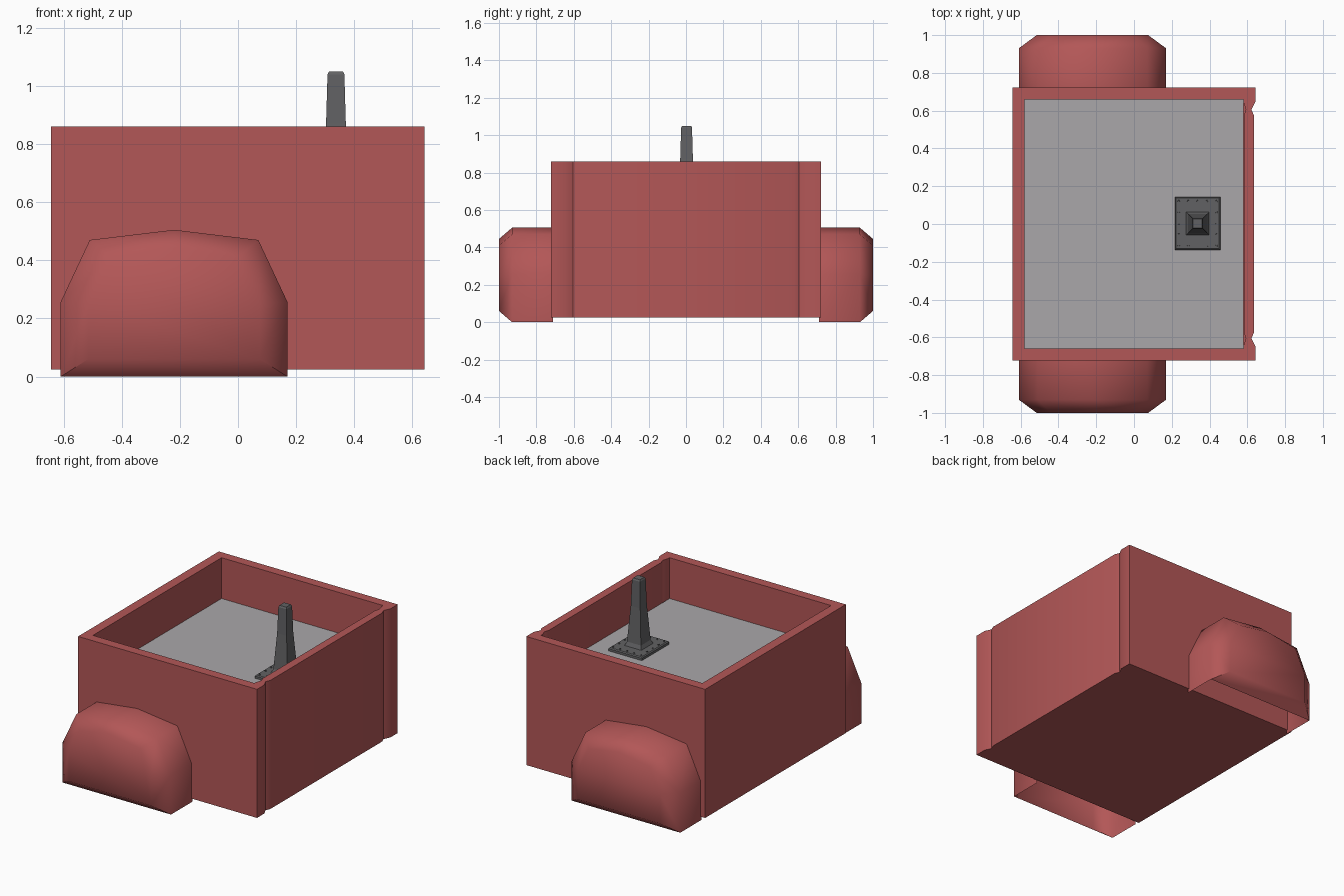
import bpy, bmesh, math

if "Cube" in bpy.data.objects:
    bpy.data.objects.remove(bpy.data.objects["Cube"])


def mat(name, col):
    m = bpy.data.materials.new(name)
    m.diffuse_color = (*col, 1)
    m.use_nodes = True
    m.node_tree.nodes["Principled BSDF"].inputs["Base Color"].default_value = m.diffuse_color
    return m


RED = mat("faded red paint", (0.45, 0.095, 0.095))
FLOOR = mat("light grey metal", (0.40, 0.39, 0.40))
DARK = mat("dark grey metal", (0.12, 0.12, 0.125))


def loft(name, rings, material, closed=True, cap_start=True, cap_end=True, smooth=None):
    """Skin a series of equal-length point rings."""
    bm = bmesh.new()
    rows = [[bm.verts.new(p) for p in r] for r in rings]
    n = len(rows[0])
    for a, b in zip(rows, rows[1:]):
        for i in range(n if closed else n - 1):
            j = (i + 1) % n
            bm.faces.new((a[i], a[j], b[j], b[i]))
    if cap_start:
        bm.faces.new(rows[0])
    if cap_end:
        bm.faces.new(rows[-1])
    bmesh.ops.recalc_face_normals(bm, faces=bm.faces)
    me = bpy.data.meshes.new(name)
    bm.to_mesh(me)
    bm.free()
    me.materials.append(material)
    ob = bpy.data.objects.new(name, me)
    bpy.context.collection.objects.link(ob)
    if smooth:
        bpy.ops.object.select_all(action='DESELECT')
        ob.select_set(True)
        bpy.context.view_layer.objects.active = ob
        bpy.ops.object.shade_smooth_by_angle(angle=math.radians(smooth))
    return ob


def rect(cx, cy, hx, hy, z):
    return [(cx - hx, cy - hy, z), (cx + hx, cy - hy, z),
            (cx + hx, cy + hy, z), (cx - hx, cy + hy, z)]


# Open cargo bed; the plan outline has a shallow groove at each tailgate edge
def plan(x0, hy, gate, z):
    right = [(gate[0], hy), (gate[0], 0.645), (gate[1], 0.605), (gate[2], 0.575)]
    pts = [(x, -y) for x, y in right] + [(x, y) for x, y in reversed(right)]
    pts += [(x0, hy), (x0, -hy)]
    return [(x, y, z) for x, y in pts]


outer = (-0.643, 0.722, (0.642, 0.622, 0.635))
inner = (-0.58, 0.66, (0.58, 0.592, 0.582))
loft("cargo_bed", [plan(*outer, 0.025), plan(*outer, 0.86),
                   plan(*inner, 0.86), plan(*inner, 0.585)], RED, smooth=30)

# Bed floor plate
loft("bed_floor", [rect(0, 0, 0.58, 0.66, 0.588), rect(0, 0, 0.58, 0.66, 0.595)], FLOOR)

# Wheel arches: open shells with a bevelled outer face, one on each side
CX = -0.22
ARCH = [(-0.39, 0), (-0.39, 0.257), (-0.29, 0.47), (0, 0.505),
        (0.29, 0.47), (0.39, 0.257), (0.39, 0)]
FACE = [(-0.295, 0.06), (-0.295, 0.25), (-0.22, 0.41), (0, 0.445),
        (0.22, 0.41), (0.295, 0.25), (0.295, 0.06)]
for side, s in (("front", -1), ("back", 1)):
    ring = lambda pts, y: [(CX + x, s * y, z) for x, z in pts]
    # the closing strip gives the lower bevel; the underside stays open
    ob = loft(side + "_wheel_arch",
              [ring(ARCH, 0.93), ring(FACE, 1.0)], RED, cap_start=False, smooth=50)
    bm = bmesh.new()
    bm.from_mesh(ob.data)
    low = {tuple(round(c, 3) for c in v.co): v for v in bm.verts}
    edge = [low[tuple(round(c, 3) for c in p)] for p in ring(ARCH, 0.93)]
    back = [bm.verts.new(p) for p in ring(ARCH, 0.712)]
    for i in range(len(edge) - 1):
        bm.faces.new((edge[i], edge[i + 1], back[i + 1], back[i]))
    bmesh.ops.recalc_face_normals(bm, faces=bm.faces)
    # make the open shell face outwards
    top = max(bm.faces, key=lambda f: f.calc_center_median().z)
    if top.normal.z < 0:
        bmesh.ops.reverse_faces(bm, faces=bm.faces)
    for f in bm.faces:
        f.smooth = True
    bm.to_mesh(ob.data)
    bm.free()

# Hitch base plate
PX, PY = 0.337, 0.003
loft("post_base_plate", [rect(PX, PY, 0.12, 0.14, 0.594),
                         rect(PX, PY, 0.12, 0.14, 0.61),
                         rect(PX, PY, 0.114, 0.134, 0.616)], DARK)

# Tapered post
loft("post", [rect(PX, PY, hw, hw, z) for hw, z in
              ((0.062, 0.614), (0.050, 0.64), (0.034, 0.87), (0.029, 1.04), (0.024, 1.05))], DARK)

# Bolts around the plate edge
k = 0
for i in range(5):
    for j in range(5):
        if i in (0, 4) or j in (0, 4):
            x, y = PX + (i - 2) * 0.05, PY + (j - 2) * 0.059
            rings = [[(x + r * math.cos(a * math.pi / 3), y + r * math.sin(a * math.pi / 3), z)
                      for a in range(6)] for r, z in ((0.006, 0.614), (0.005, 0.621))]
            k += 1
            loft("plate_bolt_%d" % k, rings, DARK)
